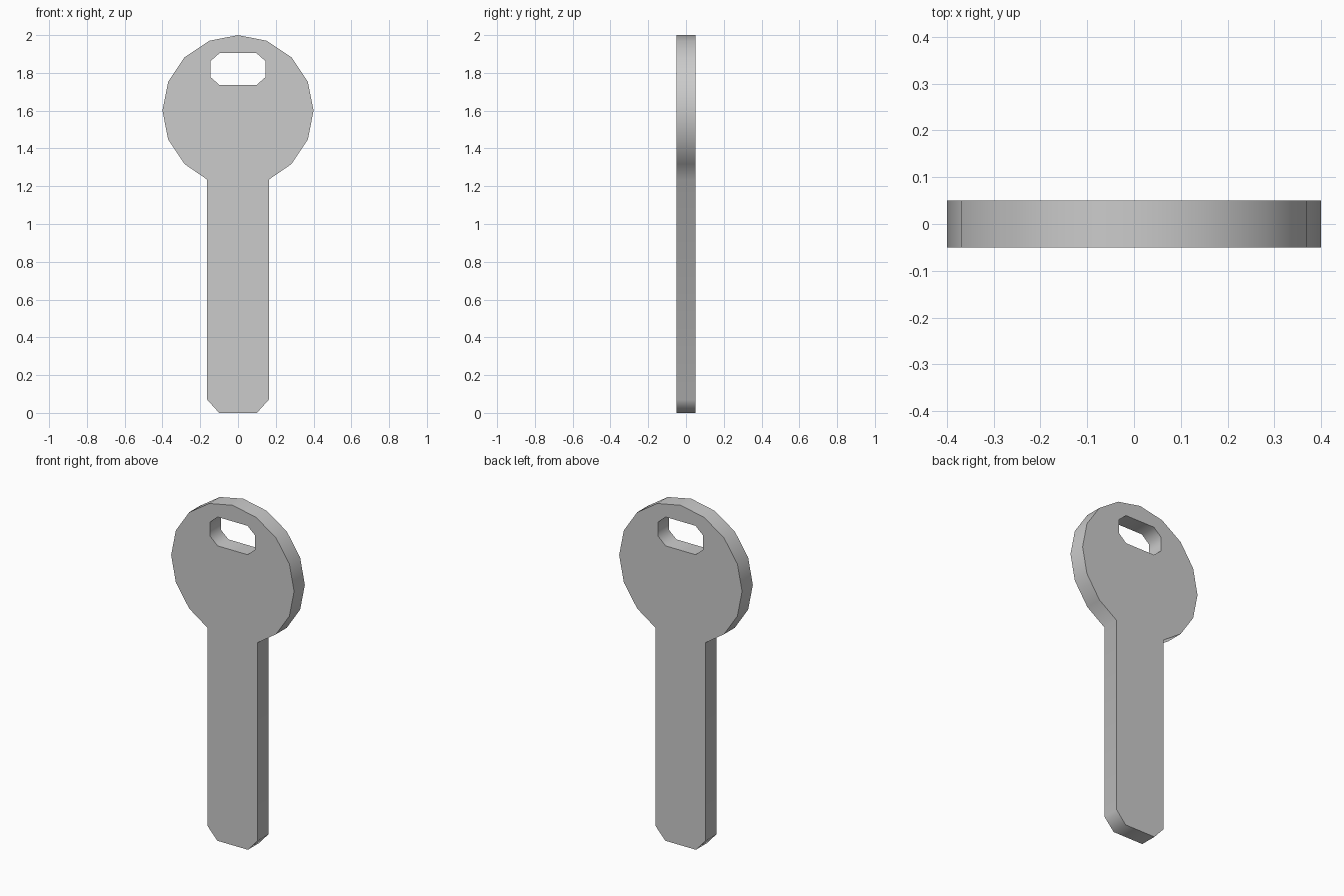
import bpy, bmesh, math

if "Cube" in bpy.data.objects:
    bpy.data.objects.remove(bpy.data.objects["Cube"])

THICK = 0.1
HEAD_Z, HEAD_R, SIDES = 1.6, 0.4, 16
SHANK_X = 0.163


def mirrored(half):
    """Close a right-hand half outline by mirroring it across x = 0."""
    return half + [(-x, z) for x, z in reversed(half) if x > 1e-6]


# Round head: right-hand points from near the shank up to the top
head = [(HEAD_R * math.cos(a), HEAD_Z + HEAD_R * math.sin(a))
        for a in (math.radians(360 / SIDES * i) for i in range(-2, 4))]
head.append((0, HEAD_Z + HEAD_R))

# Shank with chamfered tip, then the head
outline = mirrored([(0.1, 0), (SHANK_X, 0.07), (SHANK_X, 1.235)] + head)

# Chamfered slot for the key ring
slot = mirrored([(0.097, 1.735), (0.146, 1.778), (0.146, 1.862), (0.097, 1.905)])

# Fill between both outlines, then extrude to thickness
bm = bmesh.new()
edges = []
for loop in (outline, slot):
    vs = [bm.verts.new((x, -THICK / 2, z)) for x, z in loop]
    edges += [bm.edges.new((v, vs[(i + 1) % len(vs)])) for i, v in enumerate(vs)]
bmesh.ops.triangle_fill(bm, edges=edges, use_beauty=True, normal=(0, -1, 0))
ext = bmesh.ops.extrude_face_region(bm, geom=bm.faces[:], use_keep_orig=True)
moved = [g for g in ext["geom"] if isinstance(g, bmesh.types.BMVert)]
bmesh.ops.translate(bm, verts=moved, vec=(0, THICK, 0))
bmesh.ops.recalc_face_normals(bm, faces=bm.faces[:])

mesh = bpy.data.meshes.new("key_blank")
bm.to_mesh(mesh)
bm.free()
key = bpy.data.objects.new("key_blank", mesh)
bpy.context.collection.objects.link(key)

# Smooth rim, sharp front and back borders
bpy.context.view_layer.objects.active = key
key.select_set(True)
bpy.ops.object.shade_smooth_by_angle(angle=math.radians(60))
